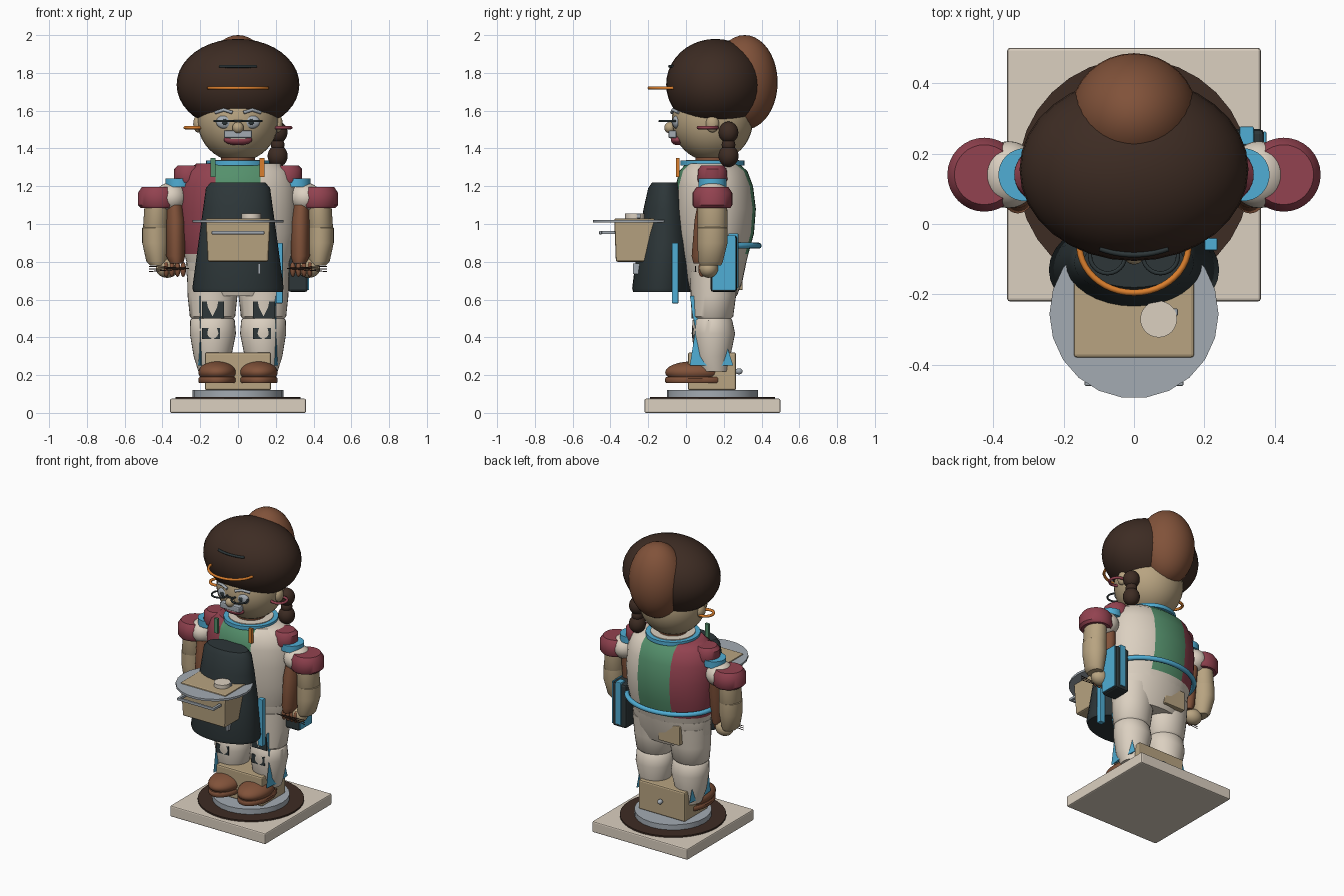
import bpy, bmesh, math
from mathutils import Vector

if "Cube" in bpy.data.objects:
    bpy.data.objects.remove(bpy.data.objects["Cube"])


def material(name, *rgb):
    m = bpy.data.materials.new(name)
    m.use_nodes = True
    m.diffuse_color = (*rgb, 1)
    m.node_tree.nodes["Principled BSDF"].inputs["Base Color"].default_value = (*rgb, 1)
    return m


CREAM = material("cream", .71, .63, .53)
TAN = material("tan", .48, .37, .22)
RED = material("red", .29, .055, .08)
GREEN = material("green", .09, .28, .15)
BLUE = material("blue", .08, .42, .66)
CHARCOAL = material("charcoal", .026, .037, .04)
GREY = material("grey", .37, .41, .45)
DARK = material("dark brown", .047, .025, .017)
BROWN = material("brown", .22, .085, .042)
ORANGE = material("orange", .7, .21, .026)


def finish(name, bm, mat, smooth=True, bevel=0):
    bmesh.ops.recalc_face_normals(bm, faces=bm.faces)
    me = bpy.data.meshes.new(name)
    bm.to_mesh(me)
    bm.free()
    ob = bpy.data.objects.new(name, me)
    bpy.context.collection.objects.link(ob)
    for m in mat if isinstance(mat, list) else [mat]:
        me.materials.append(m)
    if bevel:
        mod = ob.modifiers.new("bevel", "BEVEL")
        mod.width, mod.segments = bevel, 2
    if smooth:
        bpy.ops.object.select_all(action="DESELECT")
        ob.select_set(True)
        bpy.context.view_layer.objects.active = ob
        bpy.ops.object.shade_smooth_by_angle(angle=math.radians(40))
    return ob


def box(name, mat, x, y, z, bevel=0.0, taper=1.0):
    """Box from (low, high) ranges; taper shrinks its bottom."""
    bm = bmesh.new()
    bmesh.ops.create_cube(bm, size=1)
    for v in bm.verts:
        k = taper if v.co.z < 0 else 1
        v.co = [(r[0] + r[1]) / 2 + c * (r[1] - r[0]) * f
                for r, c, f in zip((x, y, z), v.co, (k, k, 1))]
    return finish(name, bm, mat, False, bevel)


def ball(name, mat, centre, radii):
    bm = bmesh.new()
    bmesh.ops.create_uvsphere(bm, u_segments=32, v_segments=20, radius=1)
    for v in bm.verts:
        v.co = [c + p * r for c, p, r in zip(centre, v.co, radii)]
    return finish(name, bm, mat)


def loft_mesh(rings, n=32):
    """Stack of ellipses, each (z, rx, ry, cx, cy), capped at both ends."""
    bm = bmesh.new()
    rows = [[bm.verts.new((cx + rx * math.cos(2 * math.pi * i / n),
                           cy + ry * math.sin(2 * math.pi * i / n), z)) for i in range(n)]
            for z, rx, ry, cx, cy in rings]
    for a, b in zip(rows, rows[1:]):
        for i in range(n):
            bm.faces.new((a[i], a[(i + 1) % n], b[(i + 1) % n], b[i]))
    bm.faces.new(rows[0])
    bm.faces.new(rows[-1])
    return bm


def loft(name, mat, rings, n=32):
    return finish(name, loft_mesh(rings, n), mat)


def disc(name, mat, x, y, r, z0, z1, n=32):
    return loft(name, mat, [(z0, r, r, x, y), (z1, r, r, x, y)], n)


def tube(name, mat, points, r, closed=False):
    cu = bpy.data.curves.new(name, "CURVE")
    cu.dimensions = "3D"
    cu.bevel_depth, cu.bevel_resolution, cu.use_fill_caps = r, 2, True
    sp = cu.splines.new("POLY")
    sp.points.add(len(points) - 1)
    for p, q in zip(sp.points, points):
        p.co = (*q, 1)
    sp.use_cyclic_u = closed
    cu.materials.append(mat)
    ob = bpy.data.objects.new(name, cu)
    bpy.context.collection.objects.link(ob)
    return ob


def arc(cx, cy, z, rx, ry, a0, a1, n=24):
    return [(cx + rx * math.cos(math.radians(a0 + (a1 - a0) * i / n)),
             cy + ry * math.sin(math.radians(a0 + (a1 - a0) * i / n)), z) for i in range(n + 1)]


MID = 0.14  # body axis in y

# Stand
box("base_plate", CREAM, (-.36, .36), (-.22, .5), (0, .075), .008)
disc("floor_disc", DARK, 0, MID, .33, .07, .085)
disc("turntable", GREY, 0, MID, .24, .085, .12, 24)
box("pedestal_drawer", TAN, (-.175, .175), (.01, .265), (.12, .32), .01)
ball("drawer_knob", GREY, (0, .28, .22), (.016, .02, .016))

# Torso with three colour panels split across its width
bm = loft_mesh([(.76, .26, .16, 0, .15), (.84, .285, .18, 0, .15), (.95, .305, .205, 0, .155),
                (1.08, .31, .215, 0, .155), (1.2, .305, .205, 0, .15), (1.28, .275, .18, 0, .145),
                (1.32, .22, .14, 0, MID)], 40)
for x in (-.12, .12):
    bmesh.ops.bisect_plane(bm, geom=bm.verts[:] + bm.edges[:] + bm.faces[:],
                           plane_co=(x, 0, 0), plane_no=(1, 0, 0))
for f in bm.faces:
    c = f.calc_center_median()
    if c.z > .88:
        f.material_index = 1 if c.x < -.12 else 2 if c.x < .12 else 0
finish("torso", bm, [CREAM, RED, GREEN])
tube("back_belt", BLUE, arc(0, .15, .885, .3, .235, -10, 190), .016)
loft("hips", CREAM, [(.62, .22, .12, 0, .15), (.7, .27, .15, 0, .15), (.8, .275, .17, 0, .15)])
box("back_pocket", TAN, (-.16, 0), (.25, .3), (.65, .78), .006)
disc("collar", BLUE, 0, MID, .17, 1.31, 1.335)
disc("collar_lining", CREAM, 0, MID, .14, 1.32, 1.34)
disc("neck", BROWN, 0, MID, .09, 1.3, 1.42)

# Apron and the brushes in its bib
loft("apron", CHARCOAL, [(.64, .235, .15, 0, -.13), (.66, .242, .155, 0, -.13),
                         (.9, .21, .14, 0, -.115), (1.08, .185, .115, 0, -.11),
                         (1.19, .17, .09, 0, -.11), (1.22, .145, .07, 0, -.11)])
box("apron_tie", BLUE, (.2, .237), (-.075, -.04), (.58, .9), .004)
box("apron_clip", GREY, (.105, .12), (-.28, -.24), (.735, .79))
box("left_brush", ORANGE, (.115, .14), (-.052, -.035), (1.25, 1.35))
box("right_brush", GREEN, (-.145, -.118), (-.052, -.035), (1.25, 1.35))

# Tray with a drawer box and a cup
disc("tray", GREY, 0, -.255, .24, 1.008, 1.022, 22)
box("tray_box", TAN, (-.172, .172), (-.38, -.13), (.8, 1.03), .01, .93)
box("tray_handle", GREY, (-.14, .14), (-.46, -.445), (.945, .963), .004)
for s in (-1, 1):
    box("handle_post", GREY, (s * .13 - .008, s * .13 + .008), (-.455, -.37), (.946, .962))
disc("cup", CREAM, .07, -.27, .052, 1.025, 1.055)
box("cup_handle", GREY, (.105, .125), (-.26, -.24), (1.03, 1.055), .004)

# Legs and arms
for s, side in ((1, "left"), (-1, "right")):
    lx = s * .135
    loft(side + "_lower_leg", CREAM, [(.22, .07, .075, s * .14, .15), (.3, .1, .095, s * .135, .14),
                                     (.42, .122, .115, s * .133, .145), (.49, .118, .105, lx, .14),
                                     (.51, .1, .09, lx, .14)])
    loft(side + "_thigh", CREAM, [(.49, .1, .09, lx, .14), (.51, .12, .11, lx, .14),
                                 (.62, .132, .12, lx, .145), (.75, .135, .13, lx, .15)])
    box(side + "_thigh_patch", CHARCOAL, (lx - .055, lx + .06), (.03, .039), (.5, .59))
    box(side + "_shin_patch", CHARCOAL, (lx - .055, lx + .04), (.034, .043), (.39, .45))
    loft(side + "_leg_brace", BLUE, [(.25, .015, .115, s * .2, .135), (.44, .014, .07, s * .2, .12),
                                    (.62, .015, .115, s * .2, .135)], 4)
    ball(side + "_shoe", BROWN, (s * .11, .04, .215), (.1, .15, .058))
    loft(side + "_sole", BROWN, [(.158, .095, .155, s * .11, .05), (.165, .1, .16, s * .11, .05),
                                (.183, .1, .16, s * .11, .05), (.19, .094, .155, s * .11, .05)])

    loft(side + "_shoulder_pad", RED, [(1.22, .075, .075, s * .26, MID), (1.235, .08, .08, s * .26, MID),
                                      (1.29, .08, .075, s * .26, MID), (1.31, .06, .06, s * .26, MID)])
    disc(side + "_shoulder_ring", BLUE, s * .31, MID, .075, 1.195, 1.24)
    ball(side + "_shoulder", CREAM, (s * .355, MID, 1.14), (.085, .095, .08))
    loft(side + "_cuff", RED, [(1.085, .09, .095, s * .425, MID), (1.1, .105, .105, s * .425, MID),
                              (1.165, .105, .105, s * .425, MID), (1.195, .085, .085, s * .425, MID)])
    loft(side + "_upper_arm", TAN, [(.96, .06, .07, s * .435, MID), (.98, .068, .08, s * .435, MID),
                                   (1.1, .065, .078, s * .43, MID)])
    loft(side + "_forearm", TAN, [(.78, .04, .055, s * .425, .13), (.8, .055, .065, s * .43, .13),
                                 (.9, .07, .08, s * .437, MID), (.98, .07, .08, s * .437, MID),
                                 (.995, .055, .06, s * .435, MID)])
    loft(side + "_inner_sleeve", BROWN, [(.79, .035, .06, s * .325, .1), (.83, .05, .07, s * .33, .1),
                                        (1.02, .05, .075, s * .33, .12), (1.1, .045, .07, s * .335, .13)])
    ball(side + "_hand", TAN, (s * .375, .12, .765), (.06, .05, .05))
    for i in range(4):
        ball(side + "_finger", BROWN, (s * (.29 + .03 * i), .085, .76), (.015, .02, .04))
    for i in range(3):
        z = .748 + .014 * i
        tube(side + "_needle", DARK, [(s * .26, .05, .765), (s * .47, .05, z)], .0025)

# Side satchel
box("satchel", CHARCOAL, (.265, .37), (.13, .27), (.64, .94), .015)
box("satchel_panel", BLUE, (.367, .376), (.14, .262), (.65, .94), .003)
box("satchel_edge", BLUE, (.3, .34), (.225, .277), (.66, .95), .004)

# Head and hair
ball("head", TAN, (0, MID, 1.55), (.215, .215, .22))
ball("hair", DARK, (0, .155, 1.738), (.325, .26, .242))
ball("hair_bun", BROWN, (0, .31, 1.75), (.18, .175, .25))
for z, r in ((1.485, .052), (1.42, .036), (1.36, .053)):
    ball("braid", DARK, (.21, .225, z), (r, r, r * 1.1))
tube("hair_clip", CHARCOAL, arc(0, .155, 1.835, .26, .242, 248, 292, 12), .008)
tube("headband", ORANGE, arc(0, -.06, 1.72, .155, .135, 175, 365), .009)

# Face
ball("nose", TAN, (0, -.085, 1.51), (.03, .03, .03))
box("moustache", GREY, (-.075, .075), (-.093, -.05), (1.455, 1.495), .008)
ball("mouth", RED, (0, -.045, 1.445), (.075, .035, .028))
box("teeth", CREAM, (-.045, .045), (-.083, -.076), (1.45, 1.462))
for s, side in ((1, "left"), (-1, "right")):
    ball(side + "_eye", GREY, (s * .07, -.05, 1.54), (.046, .022, .036))
    ball(side + "_pupil", CHARCOAL, (s * .07, -.068, 1.54), (.016, .008, .016))
    tube(side + "_eyebrow", GREY, [(s * .03, -.075, 1.59), (s * .075, -.068, 1.605),
                                   (s * .12, -.04, 1.59)], .009)
    tube(side + "_spectacle_ring", CHARCOAL, arc(s * .075, -.09, 1.545, .05, .05, 0, 345, 23), .006, True)
    tube(side + "_earring", RED if s > 0 else ORANGE,
         arc(s * .23, .115, 1.51, .05, .05, 0, 345, 23), .009, True)
    ball(side + "_ear", TAN, (s * .212, .14, 1.53), (.025, .035, .045))
tube("spectacle_bridge", CHARCOAL, [(-.025, -.09, 1.545), (.025, -.09, 1.545)], .006)
